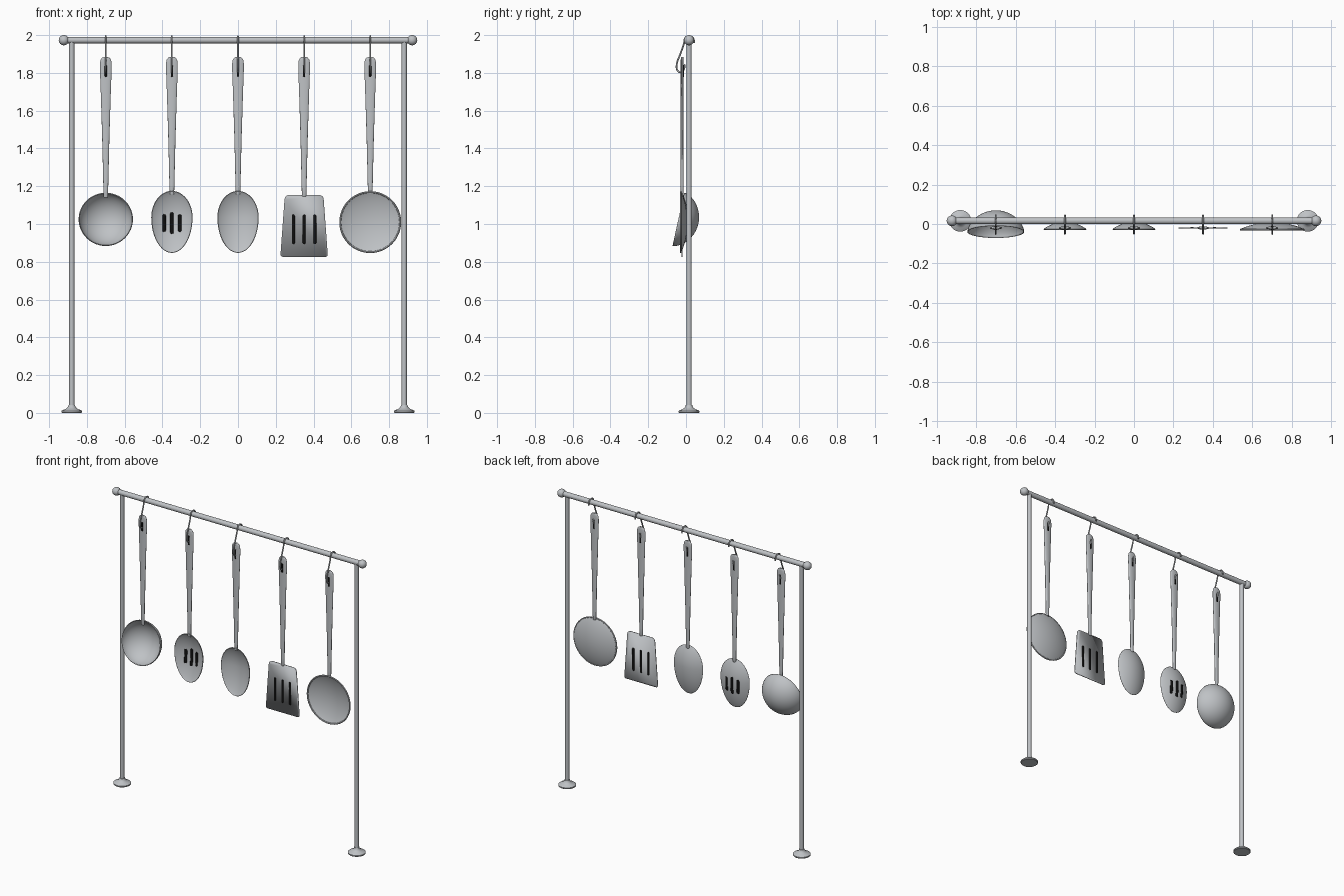
import bpy, bmesh, math
from mathutils import Vector

cube = bpy.data.objects.get("Cube")
if cube:
    bpy.data.objects.remove(cube)


def material(name, rgb, rough=0.5):
    mat = bpy.data.materials.new(name)
    mat.use_nodes = True
    mat.diffuse_color = (*rgb, 1)
    bsdf = mat.node_tree.nodes["Principled BSDF"]
    bsdf.inputs["Base Color"].default_value = (*rgb, 1)
    bsdf.inputs["Roughness"].default_value = rough
    return mat


STEEL = material("brushed steel", (0.52, 0.54, 0.56))
BLACK = material("slot black", (0.005, 0.005, 0.005))
RACK_Y = 0.016
HANDLE_Y = -0.02
RIM_Y = -0.028


def finish(bm, name, mat=STEEL, location=(0, 0, 0), thickness=0):
    bmesh.ops.recalc_face_normals(bm, faces=bm.faces)
    mesh = bpy.data.meshes.new(name)
    bm.to_mesh(mesh)
    bm.free()
    mesh.materials.append(mat)
    obj = bpy.data.objects.new(name, mesh)
    bpy.context.collection.objects.link(obj)
    obj.location = location
    if thickness:
        mod = obj.modifiers.new("thickness", "SOLIDIFY")
        mod.thickness = thickness
        mod.offset = 0
    bpy.ops.object.select_all(action="DESELECT")
    obj.select_set(True)
    bpy.context.view_layer.objects.active = obj
    bpy.ops.object.shade_smooth_by_angle(angle=math.radians(35))
    return obj


def loft(name, profile, location, sides=32, closed=False):
    """Stack elliptical rings given as (half width, half depth, z)."""
    bm = bmesh.new()
    rings = []
    for rx, ry, z in profile:
        angles = [2 * math.pi * i / sides for i in range(sides)]
        rings.append([bm.verts.new((rx * math.cos(a), ry * math.sin(a), z)) for a in angles])
    pairs = list(zip(rings, rings[1:]))
    if closed:
        pairs.append((rings[-1], rings[0]))
    for low, high in pairs:
        for i in range(sides):
            j = (i + 1) % sides
            bm.faces.new((low[i], low[j], high[j], high[i]))
    if not closed:
        bm.faces.new(rings[0])
        bm.faces.new(rings[-1])
    return finish(bm, name, location=location)


def bowl_depth(x, z, shape):
    rx, top, bottom, depth, power = shape
    t2 = (x / rx) ** 2 + (z / (top if z > 0 else bottom)) ** 2
    return depth * max(0, 1 - t2) ** power


def bowl(name, shape, location, sides=48, rings=14):
    rx, top, bottom, depth, power = shape
    bm = bmesh.new()
    centre = bm.verts.new((0, depth, 0))
    previous = None
    for k in range(1, rings + 1):
        t = math.sin(math.pi / 2 * k / rings)
        ring = []
        for i in range(sides):
            a = 2 * math.pi * i / sides
            x = t * rx * math.cos(a)
            z = t * math.sin(a) * (top if math.sin(a) > 0 else bottom)
            ring.append(bm.verts.new((x, depth * max(0, 1 - t * t) ** power, z)))
        for i in range(sides):
            j = (i + 1) % sides
            if previous:
                bm.faces.new((previous[i], previous[j], ring[j], ring[i]))
            else:
                bm.faces.new((centre, ring[i], ring[j]))
        previous = ring
    return finish(bm, name, location=location, thickness=0.004)


def slot(name, x, z0, z1, width, location, thickness, depth=lambda x, z: 0):
    """Round-ended dark plate that follows a surface."""
    r = width / 2
    arc = [r * (1 - math.cos(math.pi / 2 * i / 5)) for i in range(6)]
    span = z1 - z0
    heights = arc + [r + (span - width) * i / 8 for i in range(1, 8)]
    heights += [span - h for h in reversed(arc)]
    bm = bmesh.new()
    previous = None
    for h in heights:
        d = max(0, r - min(h, span - h))
        half = max(0.0006, math.sqrt(max(0, r * r - d * d)))
        z = z0 + h
        row = [bm.verts.new((x + s * half, depth(x + s * half, z), z)) for s in (-1, 0, 1)]
        if previous:
            for i in range(2):
                bm.faces.new((previous[i], previous[i + 1], row[i + 1], row[i]))
        previous = row
    return finish(bm, name, BLACK, location, thickness)


# Rack: rail, round end knobs, posts and flared feet
rail = loft("rail", [(0.017, 0.017, -0.92), (0.017, 0.017, 0.92)], (0, RACK_Y, 1.973))
rail.rotation_euler.y = math.pi / 2
foot_profile = [(r, r, z) for r, z in (
    (0.052, 0), (0.055, 0.003), (0.055, 0.010), (0.050, 0.014), (0.036, 0.019),
    (0.025, 0.026), (0.019, 0.034), (0.017, 0.042), (0.014, 0.043))]
for side, label in ((-1, "right"), (1, "left")):
    loft(label + "_post", [(0.014, 0.014, 0.01), (0.014, 0.014, 1.965)], (side * 0.88, RACK_Y, 0))
    loft(label + "_foot", foot_profile, (side * 0.88, RACK_Y, 0))
    bm = bmesh.new()
    bmesh.ops.create_uvsphere(bm, u_segments=24, v_segments=16, radius=0.027)
    finish(bm, label + "_knob", location=(side * 0.922, RACK_Y, 1.973))

# Shared wire hook curve
hook_path = [(0.044, 1.958), (0.037, 1.985), (0.016, 1.995), (-0.004, 1.985), (-0.011, 1.955),
             (-0.030, 1.90), (-0.049, 1.845), (-0.046, 1.815), (-0.030, 1.803),
             (-0.013, 1.815), (-0.006, 1.845)]
hook_curve = bpy.data.curves.new("hook", "CURVE")
hook_curve.dimensions = "3D"
hook_curve.bevel_depth = 0.0045
hook_curve.bevel_resolution = 2
hook_curve.use_fill_caps = True
hook_curve.resolution_u = 6
spline = hook_curve.splines.new("BEZIER")
spline.bezier_points.add(len(hook_path) - 1)
for point, (y, z) in zip(spline.bezier_points, hook_path):
    point.co = (0, y, z)
    point.handle_left_type = point.handle_right_type = "AUTO"
hook_curve.materials.append(STEEL)


def hook_and_handle(name, x, bottom):
    hook = bpy.data.objects.new(name + "_hook", hook_curve)
    hook.location.x = x
    bpy.context.collection.objects.link(hook)
    loft(name + "_handle", [
        (0.010, 0.006, bottom), (0.012, 0.008, bottom + 0.006), (0.013, 0.008, 1.20),
        (0.019, 0.008, 1.45), (0.026, 0.008, 1.68), (0.031, 0.008, 1.82),
        (0.031, 0.008, 1.85), (0.028, 0.008, 1.869), (0.020, 0.007, 1.880),
        (0.010, 0.006, 1.884)], (x, HANDLE_Y, 0), sides=24)
    for face, dy in (("front", -0.0082), ("back", 0.0082)):
        slot(f"{name}_{face}_hanging_slot", 0, 1.778, 1.842, 0.011, (x, HANDLE_Y + dy, 0), 0.002)


# Ladle: deep tilted bowl
hook_and_handle("ladle", -0.70, 1.14)
ladle = bowl("ladle_bowl", (0.142, 0.142, 0.142, 0.106, 0.6), (-0.70, -0.04, 1.025))
ladle.rotation_euler.x = -0.218

# Slotted spoon and plain spoon
spoon = (0.108, 0.139, 0.187, 0.036, 0.9)
for name, x in (("slotted_spoon", -0.35), ("spoon", 0)):
    hook_and_handle(name, x, 1.155)
    bowl(name + "_bowl", spoon, (x, RIM_Y, 1.035))
for dx, z0, z1 in ((-0.042, -0.077, 0.017), (0, -0.088, 0.028), (0.042, -0.077, 0.017)):
    slot("spoon_slot", dx, z0, z1, 0.018, (-0.35, RIM_Y, 1.035), 0.008,
         lambda px, pz: bowl_depth(px, pz, spoon))

# Spatula: flat tapered blade with rounded corners
hook_and_handle("spatula", 0.35, 1.145)
bm = bmesh.new()
corners = [Vector((sx * w, 0, z)) for sx, w, z in (
    (-1, 0.126, 0.826), (1, 0.126, 0.826), (1, 0.102, 1.154), (-1, 0.102, 1.154))]
outline = []
for i, corner in enumerate(corners):
    radius = 0.016 if i < 2 else 0.026
    a = corner + (corners[i - 1] - corner).normalized() * radius
    b = corner + (corners[(i + 1) % 4] - corner).normalized() * radius
    for k in range(6):
        t = k / 5
        outline.append(bm.verts.new(a * (1 - t) ** 2 + corner * 2 * t * (1 - t) + b * t * t))
bm.faces.new(outline)
finish(bm, "spatula_blade", location=(0.35, HANDLE_Y, 0), thickness=0.005)
for dx in (-0.057, 0, 0.057):
    slot("spatula_slot", dx, 0.893, 1.05, 0.015, (0.35, HANDLE_Y, 0), 0.008)

# Skimmer: shallow round dish with a rolled rim
hook_and_handle("skimmer", 0.70, 1.16)
bowl("skimmer_dish", (0.160, 0.160, 0.160, 0.034, 0.9), (0.70, RIM_Y, 1.01))
rim_profile = []
for i in range(10):
    a = 2 * math.pi * i / 10
    r = 0.159 + 0.005 * math.cos(a)
    rim_profile.append((r, r, 0.005 * math.sin(a)))
rim = loft("skimmer_rim", rim_profile, (0.70, RIM_Y, 1.01), sides=48, closed=True)
rim.rotation_euler.x = math.pi / 2
